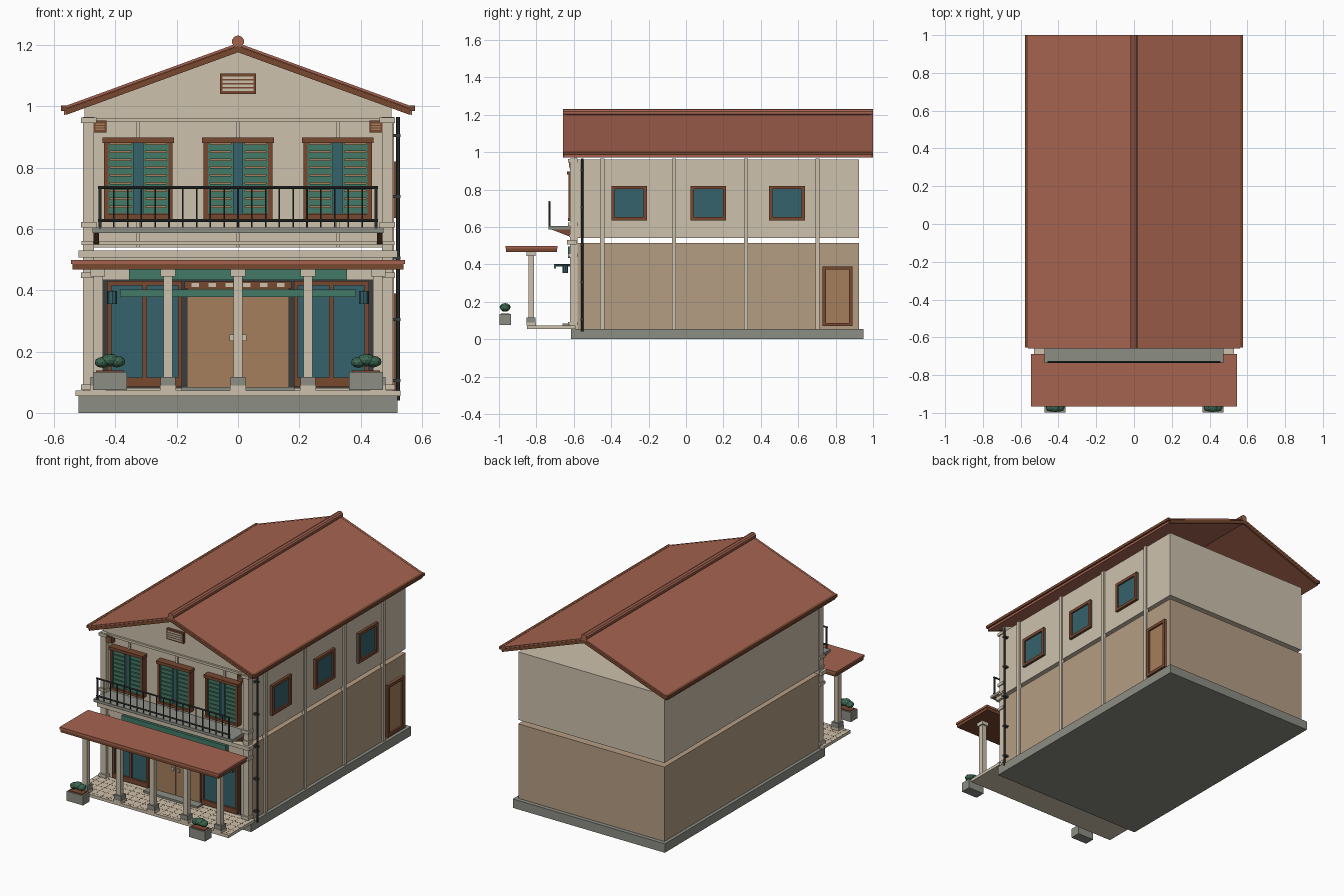
import bpy
import bmesh
from mathutils import Matrix, Vector

default_cube = bpy.data.objects.get("Cube")
if default_cube:
    bpy.data.objects.remove(default_cube, do_unlink=True)


# Materials, given as display hex and converted to linear
def make_material(name, hex_code):
    def linear(value):
        return value / 12.92 if value < .04 else ((value + .055) / 1.055) ** 2.4
    channels = [linear(byte / 255) for byte in bytes.fromhex(hex_code)]
    material = bpy.data.materials.new(name)
    material.use_nodes = True
    material.diffuse_color = (*channels, 1)
    material.node_tree.nodes["Principled BSDF"].inputs["Base Color"].default_value = (*channels, 1)
    return material


cream = make_material("cream plaster", "CDC1AC")
tan = make_material("tan plaster", "B59D84")
red = make_material("terracotta", "A5634F")
brown = make_material("brown timber", "784830")
glass = make_material("teal glass", "35626C")
green = make_material("green paint", "437A68")
leaf = make_material("leaf green", "3C6650")
stone = make_material("grey stone", "8C8D84")
iron = make_material("dark iron", "3A3D3D")
wood = make_material("light wood", "A67F5C")


def add_object(name, bm, material):
    bmesh.ops.recalc_face_normals(bm, faces=bm.faces)
    mesh = bpy.data.meshes.new(name)
    bm.to_mesh(mesh)
    bm.free()
    mesh.materials.append(material)
    obj = bpy.data.objects.new(name, mesh)
    bpy.context.collection.objects.link(obj)
    return obj


def box(name, material, x, y, z):
    """Box from three ranges; a single number for x means symmetric."""
    if not isinstance(x, tuple):
        x = (-x, x)
    low, high = Vector((x[0], y[0], z[0])), Vector((x[1], y[1], z[1]))
    size = high - low
    bm = bmesh.new()
    bmesh.ops.create_cube(bm, size=1)
    bmesh.ops.transform(bm, verts=bm.verts, matrix=Matrix.Translation((low + high) / 2)
                        @ Matrix.Diagonal((*[abs(s) for s in size], 1)))
    return add_object(name, bm, material)


def pair(name, material, x, y, z):
    """The same box on the left (+x) and the right (-x)."""
    box("left_" + name, material, x, y, z)
    box("right_" + name, material, (-x[1], -x[0]), y, z)


def prism(name, material, profile, y):
    """Profile of (x, z) points extruded along y."""
    bm = bmesh.new()
    face = bm.faces.new([bm.verts.new((px, y[0], pz)) for px, pz in profile])
    moved = bmesh.ops.extrude_face_region(bm, geom=[face])["geom"]
    bmesh.ops.translate(bm, vec=(0, y[1] - y[0], 0),
                        verts=[v for v in moved if isinstance(v, bmesh.types.BMVert)])
    return add_object(name, bm, material)


def rod(name, material, start, end, radius, sides=8):
    start, end = Vector(start), Vector(end)
    axis = end - start
    bm = bmesh.new()
    bmesh.ops.create_cone(bm, cap_ends=True, segments=sides, radius1=radius,
                          radius2=radius, depth=axis.length)
    turn = axis.to_track_quat("Z", "Y").to_matrix().to_4x4()
    bmesh.ops.transform(bm, verts=bm.verts, matrix=Matrix.Translation((start + end) / 2) @ turn)
    return add_object(name, bm, material)


# Main body: two storeys with an open joint between them
DEPTH = (-.59, .925)
box("foundation", stone, x=.52, y=(-.615, .95), z=(0, .055))
box("lower_storey", tan, x=.5, y=DEPTH, z=(.055, .515))
box("upper_storey", cream, x=.5, y=DEPTH, z=(.54, .96))
prism("front_gable", cream, [(-.5, .96), (.5, .96), (.5, .995), (0, 1.178), (-.5, .995)], (-.6, -.585))


# Roof
def chevron(top, bottom, half, drop):
    return [(-half, top - drop), (0, top), (half, top - drop),
            (half, bottom - drop), (0, bottom), (-half, bottom - drop)]


prism("roof", red, chevron(1.205, 1.178, .568, .207), (-.65, .99))
for end, y in (("front", (-.658, -.645)), ("back", (.985, 1))):
    prism(end + "_bargeboard", brown, chevron(1.196, 1.176, .56, .204), y)
    prism(end + "_roof_edge", red, chevron(1.206, 1.197, .56, .204), y)
pair("eave_strip", brown, x=(.56, .578), y=(-.655, 1), z=(.985, 1.002))
ridge = rod("ridge_cap", red, (0, -.658, 1.211), (0, 1, 1.211), .02, sides=10)

# Side wall: pilasters, windows, door and drainpipe
for i in range(4):
    y = -.448 + .384 * i
    box(f"side_pilaster_{i}", cream, x=(.49, .509), y=(y - .011, y + .011), z=(.055, .965))


def framed_side(name, y, z, filling):
    edge = .018
    box(name + "_panel", filling, (.495, .506), y, z)
    for k, near in enumerate((y[0], y[1] - edge)):
        box(f"{name}_jamb_{k}", brown, (.495, .516), (near, near + edge), z)
    for k, near in enumerate((z[0], z[1] - edge)):
        box(f"{name}_rail_{k}", brown, (.495, .516), y, (near, near + edge))


for i, y in enumerate((-.304, .12, .54)):
    framed_side(f"side_window_{i}", (y - .095, y + .095), (.635, .82), glass)
framed_side("side_door", (.73, .89), (.07, .39), wood)
rod("drainpipe", iron, (.522, -.555, .04), (.522, -.555, .965), .006)
for i in range(5):
    z = .1 + .2 * i
    box(f"pipe_clip_{i}", iron, x=(.5, .53), y=(-.564, -.546), z=(z, z + .01))

# Front corner pilasters and mouldings
pair("corner_pilaster", cream, x=(.47, .505), y=(-.62, -.58), z=(.055, .965))
for i, z in enumerate((.075, .44, .605, .945)):
    pair(f"pilaster_band_{i}", cream, x=(.462, .512), y=(-.63, -.58), z=(z, z + .018))
box("front_wall_facing", cream, x=.49, y=(-.598, -.585), z=(.06, .512))
box("cornice", cream, x=.52, y=(-.635, -.585), z=(.507, .53))
box("upper_sill_band", cream, x=.51, y=(-.625, -.585), z=(.547, .56))
box("frieze_moulding", cream, x=.475, y=(-.612, -.585), z=(.948, .962))

# Ground floor shopfront
box("shopfront_recess", iron, x=.44, y=(-.602, -.59), z=(.08, .435))
box("door_step", stone, x=.185, y=(-.66, -.59), z=(.07, .085))
pair("door_leaf", wood, x=(.002, .166), y=(-.608, -.59), z=(.085, .405))
pair("door_handle", cream, x=(.012, .028), y=(-.615, -.6), z=(.235, .255))
box("door_transom", brown, x=.175, y=(-.615, -.59), z=(.405, .428))
for i in range(6):
    x = -.14 + .056 * i
    box(f"transom_light_{i}", cream, x=(x - .012, x + .012), y=(-.618, -.61), z=(.41, .423))
pair("shop_glass", glass, x=(.185, .425), y=(-.608, -.59), z=(.085, .425))
for name, x in (("inner", (.183, .196)), ("middle", (.297, .311)), ("outer", (.413, .427))):
    pair(name + "_shop_mullion", brown, x, y=(-.618, -.59), z=(.085, .43))
pair("shop_sill", brown, x=(.183, .427), y=(-.62, -.59), z=(.085, .115))
pair("shop_head", brown, x=(.183, .427), y=(-.62, -.59), z=(.415, .43))
box("sign_band", green, x=.355, y=(-.63, -.59), z=(.434, .495))
box("awning_cover", green, x=.38, y=(-.7, -.6), z=(.39, .4))
box("awning_valance", green, x=.385, y=(-.706, -.694), z=(.378, .402))
for side in (-1, 1):
    x = .41 * side
    rod(f"lantern_arm_{side}", iron, (x, -.6, .397), (x, -.7, .397), .004)
    rod(f"lantern_{side}", glass, (x, -.645, .355), (x, -.645, .398), .015)

# Porch floor with tile joints
box("porch_floor", cream, x=.53, y=(-.85, -.59), z=(.055, .073))
for i in range(21):
    x = -.5 + .05 * i
    box(f"tile_joint_across_{i}", brown, (x - .001, x + .001), (-.848, -.62), (.072, .0735))
for i in range(5):
    y = -.83 + .05 * i
    box(f"tile_joint_along_{i}", brown, .528, (y - .001, y + .001), (.072, .0735))

# Porch columns and canopy
for i in range(5):
    centre = .2285 * (i - 2)

    def column_part(name, material, half, z):
        box(f"column_{name}_{i}", material, (centre - half, centre + half),
            (-.828 - half, -.828 + half), z)
    column_part("foot", cream, .026, (.073, .09))
    column_part("base", stone, .024, (.09, .117))
    column_part("shaft", cream, .015, (.117, .45))
    column_part("capital", cream, .024, (.445, .468))
box("canopy_frame", brown, x=.54, y=(-.962, -.69), z=(.467, .487))
box("canopy_top", red, x=.545, y=(-.966, -.687), z=(.485, .499))

# Balcony
box("balcony_floor", stone, x=.475, y=(-.735, -.59), z=(.587, .604))
for side in (-1, 1):
    bracket = prism(f"balcony_bracket_{side}", brown,
                    [(-.72, .587), (-.6, .587), (-.6, .55), (-.625, .55)], (-.009, .009))
    bracket.rotation_euler.z = 1.5708
    bracket.location.x = .463 * side
for name, z in (("lower", .627), ("upper", .735)):
    rod(name + "_balcony_rail", iron, (-.457, -.73, z), (.457, -.73, z), .005)
BALUSTERS = 21
for i in range(BALUSTERS):
    x = .9 * (i / (BALUSTERS - 1) - .5)
    thick = .006 if i in (0, BALUSTERS - 1) else .003
    rod(f"baluster_{i}", iron, (x, -.73, .6), (x, -.73, .737), thick, sides=6)

# Upper windows with louvred shutters
for n, centre in enumerate((-.325, 0, .325)):
    def window_part(name, material, left, right, front, z):
        box(f"window_{n}_{name}", material, (centre + left, centre + right), (front, -.585), z)
    window_part("wall_strip", cream, -.006, .006, -.6, (.54, .96))
    window_part("glass", glass, -.105, .105, -.608, (.64, .89))
    window_part("head", brown, -.117, .117, -.635, (.88, .898))
    window_part("sill", brown, -.112, .112, -.63, (.633, .648))
    for side in (-1, 1):
        window_part(f"jamb_{side}", brown, *sorted((.098 * side, .112 * side)), -.628, (.64, .89))
        window_part(f"shutter_back_{side}", wood, *sorted((.015 * side, .1 * side)), -.614, (.648, .88))
        for stile in (.015, .092):
            window_part(f"stile_{side}_{stile}", green,
                        *sorted((stile * side, (stile + .008) * side)), -.624, (.648, .88))
        for k in range(9):
            z = .65 + .0255 * k
            window_part(f"slat_{side}_{k}", green, *sorted((.02 * side, .095 * side)),
                        -.621, (z, z + .0205))


# Slatted vents
def vent(name, x, z, slats, filling, front):
    box(name + "_frame", brown, x, (front, -.585), z)
    inset = .007
    step = (z[1] - z[0] - 2 * inset) / slats
    for k in range(slats):
        low = z[0] + inset + step * k
        box(f"{name}_slat_{k}", filling, (x[0] + inset, x[1] - inset),
            (front - .003, front + .01), (low + step * .2, low + step * .8))


vent("gable_vent", (-.058, .058), (1.04, 1.106), 4, cream, -.615)
vent("left_vent", (.429, .472), (.914, .953), 3, wood, -.622)
vent("right_vent", (-.472, -.429), (.914, .953), 3, wood, -.622)

# Planters with clipped bushes
pair("planter", stone, x=(.362, .473), y=(-.998, -.935), z=(.075, .134))
pair("planter_soil", brown, x=(.372, .463), y=(-.99, -.943), z=(.13, .138))
for side in (-1, 1):
    bm = bmesh.new()
    for offset, height, size in ((-.024, .165, .026), (0, .172, .03), (.024, .167, .027)):
        place = Matrix.Translation((.418 * side + offset, -.967, height))
        bmesh.ops.create_icosphere(bm, subdivisions=2, radius=size,
                                   matrix=place @ Matrix.Diagonal((1, 1, .7, 1)))
    add_object(f"bush_{side}", bm, leaf)
